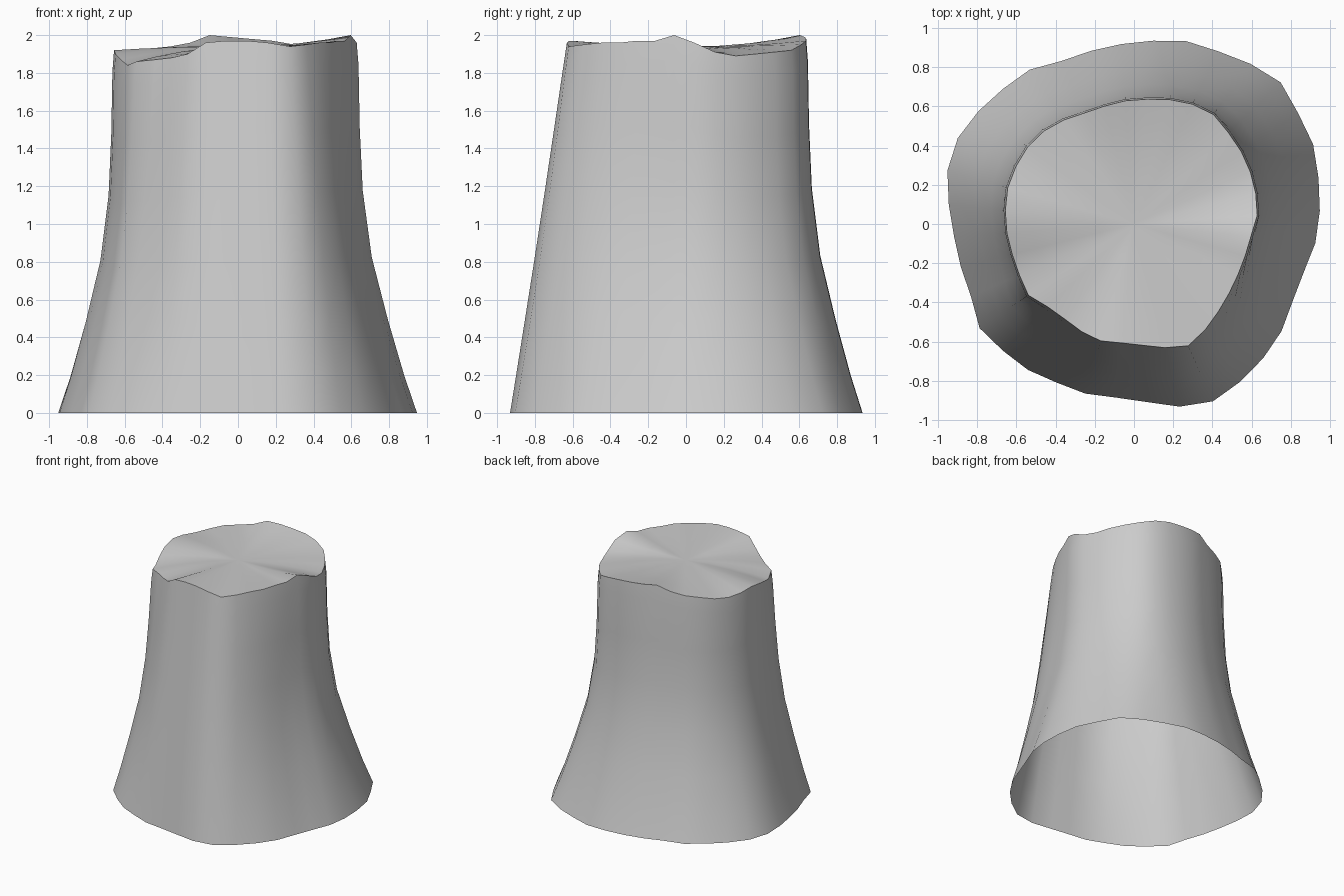
import bpy, bmesh, math

cube = bpy.data.objects.get("Cube")
if cube:
    bpy.data.objects.remove(cube, do_unlink=True)

# Rock material
rock = bpy.data.materials.new("weathered grey rock")
rock.use_nodes = True
colour = (0.6, 0.6, 0.6, 1)
rock.diffuse_color = colour
rock.node_tree.nodes["Principled BSDF"].inputs["Base Color"].default_value = colour

# Outline radii in hundredths, one every ten degrees, and the broken rim's
# drop below full height
FOOT = [95, 97, 100, 101, 104, 101, 98, 97, 94, 92, 91, 91,
        95, 96, 98, 100, 99, 95, 92, 91, 91, 95, 93, 92,
        90, 90, 89, 91, 96, 99, 97, 95, 93, 90, 90, 93]
CROWN = [63, 64, 65, 66, 67, 69, 68, 66, 64, 63, 62, 62,
         64, 66, 67, 67, 67, 66, 65, 64, 64, 65, 61, 60,
         61, 62, 61, 62, 65, 68, 65, 62, 60, 59, 59, 60]
DROP = [4, 9, 11, 10, 9, 8, 5, 3, 2, 1, 0, 4,
        6, 7, 9, 10, 9, 8, 10, 13, 16, 14, 13, 12,
        10, 4, 3, 3, 4, 6, 5, 4, 4, 3, 3, 0]
COUNT = len(FOOT)
START = math.radians(4)

# Height fraction and remaining flare of each wall ring
PROFILE = [(0, 1), (0.1, 0.79), (0.25, 0.52), (0.42, 0.25),
           (0.6, 0.1), (0.77, 0.05), (0.94, 0.03), (1, 0)]


def angle_of(i):
    return START + math.tau * i / COUNT


def wall_ring(bm, level, flare):
    """One ring of the flared wall; the front runs straighter than the rest."""
    ring = []
    for i in range(COUNT):
        a = angle_of(i)
        straight = max(0, math.cos(a - math.radians(272))) ** 2
        f = flare + (1 - level - flare) * straight
        r = (CROWN[i] + (FOOT[i] - CROWN[i]) * f) / 100
        z = level * (2 - DROP[i] / 100)
        ring.append(bm.verts.new((r * math.cos(a), r * math.sin(a), z)))
    return ring


def cap_ring(bm, scale):
    """One ring of the uneven top, flattening towards the middle."""
    ring = []
    for i in range(COUNT):
        a = angle_of(i)
        r = CROWN[i] / 100 * scale
        z = 1.94 + (0.06 - DROP[i] / 100) * scale ** 2
        z += 0.012 * math.sin(3 * a) * scale * (1 - scale)
        ring.append(bm.verts.new((r * math.cos(a), r * math.sin(a), z)))
    return ring


def bridge(bm, lower, upper):
    for i in range(COUNT):
        j = (i + 1) % COUNT
        bm.faces.new((lower[i], lower[j], upper[j], upper[i]))


# Hollow wall, open underneath, closed by the broken top
bm = bmesh.new()
rings = [wall_ring(bm, level, flare) for level, flare in PROFILE]
rings += [cap_ring(bm, s) for s in (0.8, 0.55, 0.28)]
for lower, upper in zip(rings, rings[1:]):
    bridge(bm, lower, upper)
centre = bm.verts.new((0, 0, 1.94))
for i in range(COUNT):
    bm.faces.new((rings[-1][i], rings[-1][(i + 1) % COUNT], centre))
mesh = bpy.data.meshes.new("rock_pillar")
bm.to_mesh(mesh)
bm.free()
mesh.materials.append(rock)
pillar = bpy.data.objects.new("rock_pillar", mesh)
bpy.context.collection.objects.link(pillar)

# Smooth faces with a crisp rim
bpy.ops.object.select_all(action="DESELECT")
pillar.select_set(True)
bpy.context.view_layer.objects.active = pillar
bpy.ops.object.shade_smooth_by_angle(angle=math.radians(40))
